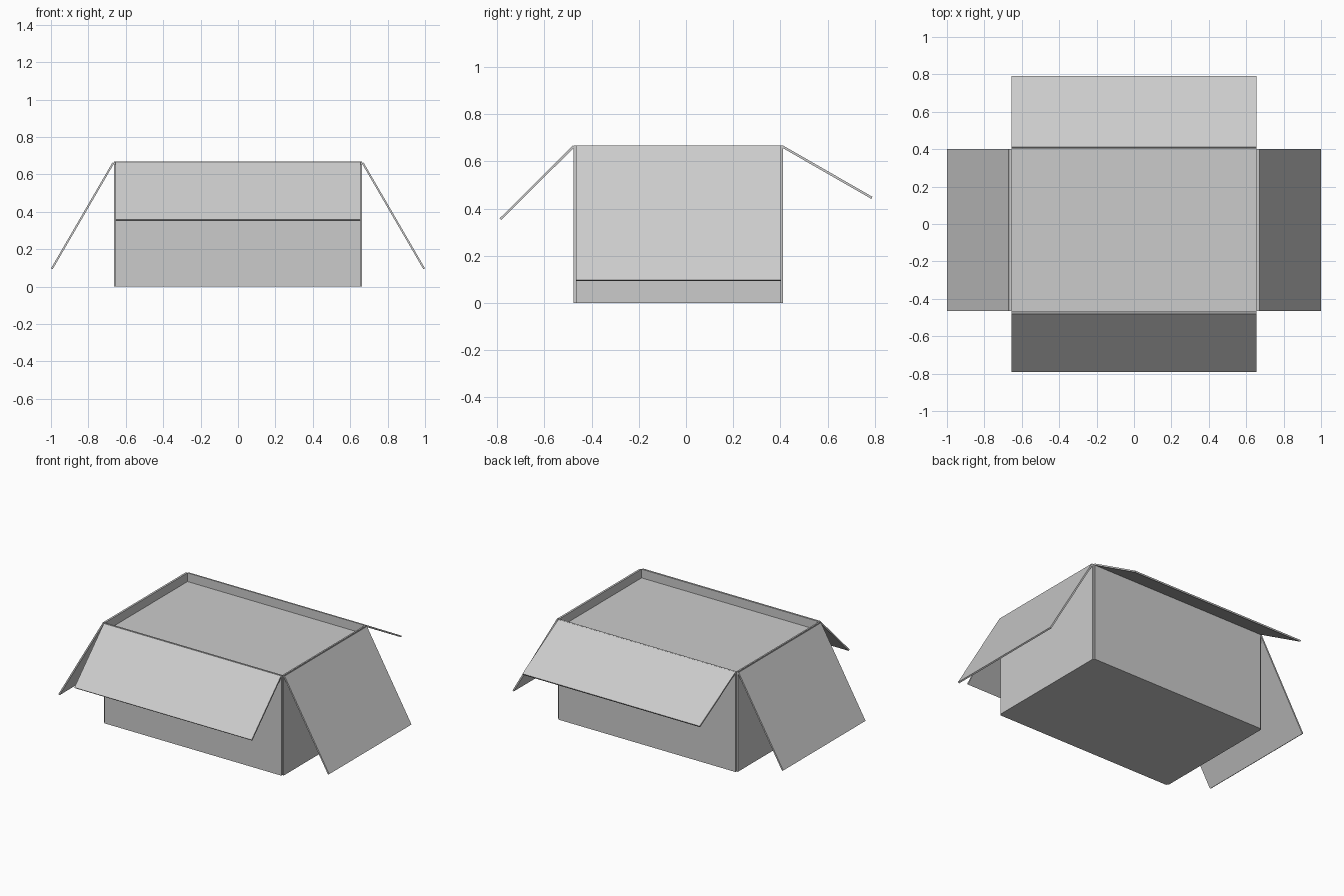
import bpy, bmesh
from mathutils import Vector

if "Cube" in bpy.data.objects:
    bpy.data.objects.remove(bpy.data.objects["Cube"])

T = 0.01                      # cardboard thickness
TOP, FILL = 0.668, 0.61       # rim height, inner panel height
X = 0.654                     # inner half width
Y0, Y1 = -0.466, 0.402        # inner front and back


def add_mesh(name, bm):
    bmesh.ops.recalc_face_normals(bm, faces=bm.faces)
    me = bpy.data.meshes.new(name)
    bm.to_mesh(me)
    bm.free()
    ob = bpy.data.objects.new(name, me)
    bpy.context.collection.objects.link(ob)
    return ob


def extrude(name, profile, offset):
    """Closed planar profile swept along an offset vector."""
    bm = bmesh.new()
    face = bm.faces.new([bm.verts.new(p) for p in profile])
    ext = bmesh.ops.extrude_face_region(bm, geom=[face])
    verts = [v for v in ext["geom"] if isinstance(v, bmesh.types.BMVert)]
    bmesh.ops.translate(bm, verts=verts, vec=offset)
    return add_mesh(name, bm)


def box(name, x0, x1, y0, y1, z0, z1):
    return extrude(name, [(x0, y0, z0), (x1, y0, z0), (x1, y1, z0), (x0, y1, z0)],
                   (0, 0, z1 - z0))


def flap(name, hinge, tip, along):
    """Thin sheet running from hinge to tip, swept along the wall."""
    hinge, tip, along = Vector(hinge), Vector(tip), Vector(along)
    n = (tip - hinge).cross(along).normalized() * T / 2
    return extrude(name, [hinge + n, tip + n, tip - n, hinge - n], along)


# filled interior, level just below the rim
box("box_interior", -X, X, Y0, Y1, 0, FILL)

# walls, leaving open notches at the corners
box("front_wall", -X, X, Y0 - T, Y0, 0, TOP)
box("back_wall", -X, X, Y1, Y1 + T, 0, TOP)
for side, s in (("left", -1), ("right", 1)):
    a, b = sorted((s * X, s * (X + T)))
    box(side + "_wall", a, b, Y0, Y1, 0, TOP)
    # side flaps hang steeply
    flap(side + "_flap", (s * 0.666, Y0, 0.663), (s * 0.995, Y0, 0.096), (0, Y1 - Y0, 0))

# front and back flaps
flap("front_flap", (-X, -0.477, 0.664), (-X, -0.787, 0.355), (2 * X, 0, 0))
flap("back_flap", (-X, 0.408, 0.664), (-X, 0.788, 0.446), (2 * X, 0, 0))
